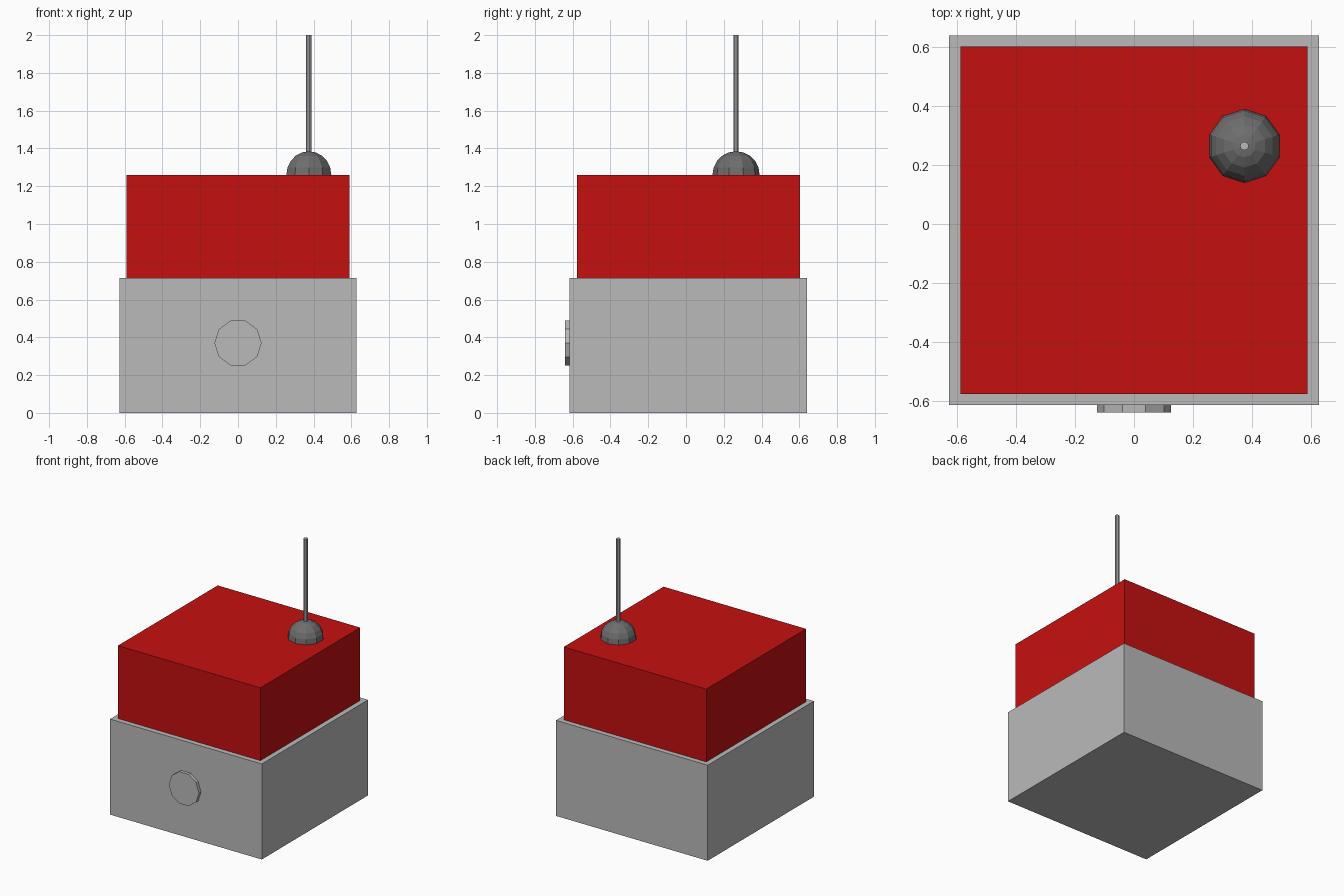
import bpy, math
from mathutils import Matrix

if "Cube" in bpy.data.objects:
    bpy.data.objects.remove(bpy.data.objects["Cube"])


def material(name, r, g, b):
    m = bpy.data.materials.new(name)
    m.diffuse_color = (r, g, b, 1)
    m.use_nodes = True
    m.node_tree.nodes["Principled BSDF"].inputs["Base Color"].default_value = m.diffuse_color
    return m


GREY = material("light grey", 0.49, 0.49, 0.49)
RED = material("red", 0.56, 0.005, 0.005)
DARK = material("dark grey", 0.155, 0.155, 0.155)

CY = 0.0125          # body centre, shifted back by the knob thickness
BASE_TOP, BODY_TOP = 0.715, 1.26


def finish(name, mat):
    o = bpy.context.object
    o.name = name
    o.data.materials.append(mat)
    return o


def box(name, mat, width, z0, z1):
    bpy.ops.mesh.primitive_cube_add(size=1, location=(0, CY, (z0 + z1) / 2))
    o = finish(name, mat)
    o.data.transform(Matrix.Diagonal((width, width, z1 - z0, 1)))
    return o


def rod(name, mat, radius, length, location, rotation=(0, 0, 0)):
    # ten-sided cylinder with a corner on the x axis
    bpy.ops.mesh.primitive_cylinder_add(vertices=10, radius=radius, depth=length,
                                        location=location, rotation=rotation)
    o = finish(name, mat)
    o.data.transform(Matrix.Rotation(math.pi / 2, 4, 'Z'))
    return o


# Stacked body
box("base", GREY, 1.256, 0, BASE_TOP)
box("upper_body", RED, 1.18, BASE_TOP, BODY_TOP)

# Round knob on the front
rod("front_knob", GREY, 0.125, 0.05, (0, -0.615, 0.37), (math.pi / 2, 0, 0))

# Antenna with domed foot, sunk halfway into the roof
AX, AY = 0.375, 0.265
bpy.ops.mesh.primitive_uv_sphere_add(segments=10, ring_count=10, radius=0.125,
                                     location=(AX, AY, BODY_TOP))
dome = finish("antenna_dome", DARK)
dome.data.transform(Matrix.Rotation(math.pi, 4, 'Z'))
rod("antenna_rod", GREY, 0.0145, 0.66, (AX, AY, 1.67))
